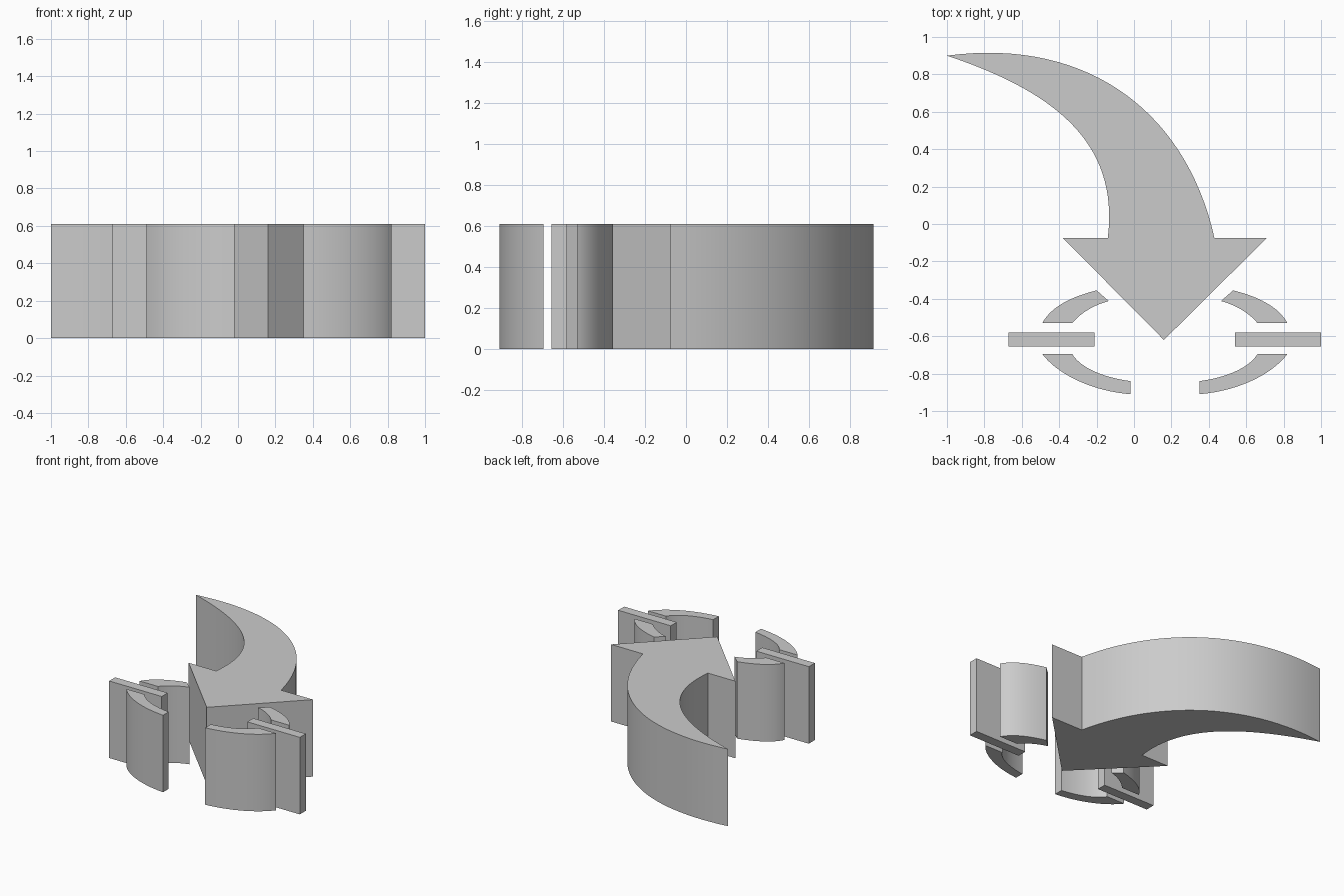
import bpy
import bmesh
from math import radians
from mathutils import Vector
from mathutils.geometry import interpolate_bezier

HEIGHT = 0.61
CENTER_X = 0.165

cube = bpy.data.objects.get("Cube")
if cube:
    bpy.data.objects.remove(cube, do_unlink=True)

grey = bpy.data.materials.new("plain grey")
grey.use_nodes = True
grey.diffuse_color = (0.6, 0.6, 0.6, 1)
grey.node_tree.nodes["Principled BSDF"].inputs["Base Color"].default_value = (0.6, 0.6, 0.6, 1)


def curve(a, b, c, d, steps=20):
    """Points along a cubic curve with handles b and c."""
    pts = interpolate_bezier(*(Vector(p).to_3d() for p in (a, b, c, d)), steps)
    return [(p.x, p.y) for p in pts]


def extrude_outline(name, outline):
    """Solid plate with the given plan outline, standing on the ground."""
    bm = bmesh.new()
    face = bm.faces.new([bm.verts.new((x, y, 0)) for x, y in outline])
    ext = bmesh.ops.extrude_face_region(bm, geom=[face])
    top = [v for v in ext["geom"] if isinstance(v, bmesh.types.BMVert)]
    bmesh.ops.translate(bm, verts=top, vec=(0, 0, HEIGHT))
    bmesh.ops.recalc_face_normals(bm, faces=bm.faces)
    mesh = bpy.data.meshes.new(name)
    bm.to_mesh(mesh)
    bm.free()
    mesh.materials.append(grey)
    obj = bpy.data.objects.new(name, mesh)
    bpy.context.collection.objects.link(obj)
    bpy.ops.object.select_all(action="DESELECT")
    obj.select_set(True)
    bpy.context.view_layer.objects.active = obj
    bpy.ops.object.shade_smooth_by_angle(angle=radians(30))


# Curved arrow: outer sweep, arrow head, inner sweep back to the tail
outer = curve((-1, 0.9), (-0.25, 1.0), (0.28, 0.6), (0.43, -0.075), 32)
head = [(0.71, -0.075), (0.16, -0.62), (-0.38, -0.075)]
inner = curve((-0.14, -0.075), (-0.08, 0.42), (-0.4, 0.7), (-1, 0.9), 32)
extrude_outline("curved_arrow", outer + head + inner[:-1])

# Broken ring and side bars, drawn on the left and mirrored
upper_arc = (curve((0.53, -0.355), (0.67, -0.39), (0.775, -0.445), (0.82, -0.53))
             + curve((0.66, -0.53), (0.62, -0.48), (0.55, -0.435), (0.465, -0.412)))
lower_arc = (curve((0.82, -0.695), (0.75, -0.79), (0.58, -0.89), (0.35, -0.91))
             + curve((0.35, -0.84), (0.5, -0.82), (0.62, -0.765), (0.66, -0.695)))
bar = [(0.54, -0.655), (1, -0.655), (1, -0.58), (0.54, -0.58)]

for part, outline in (("upper_arc", upper_arc), ("lower_arc", lower_arc), ("side_bar", bar)):
    extrude_outline("left_" + part, outline)
    extrude_outline("right_" + part, [(2 * CENTER_X - x, y) for x, y in outline])
